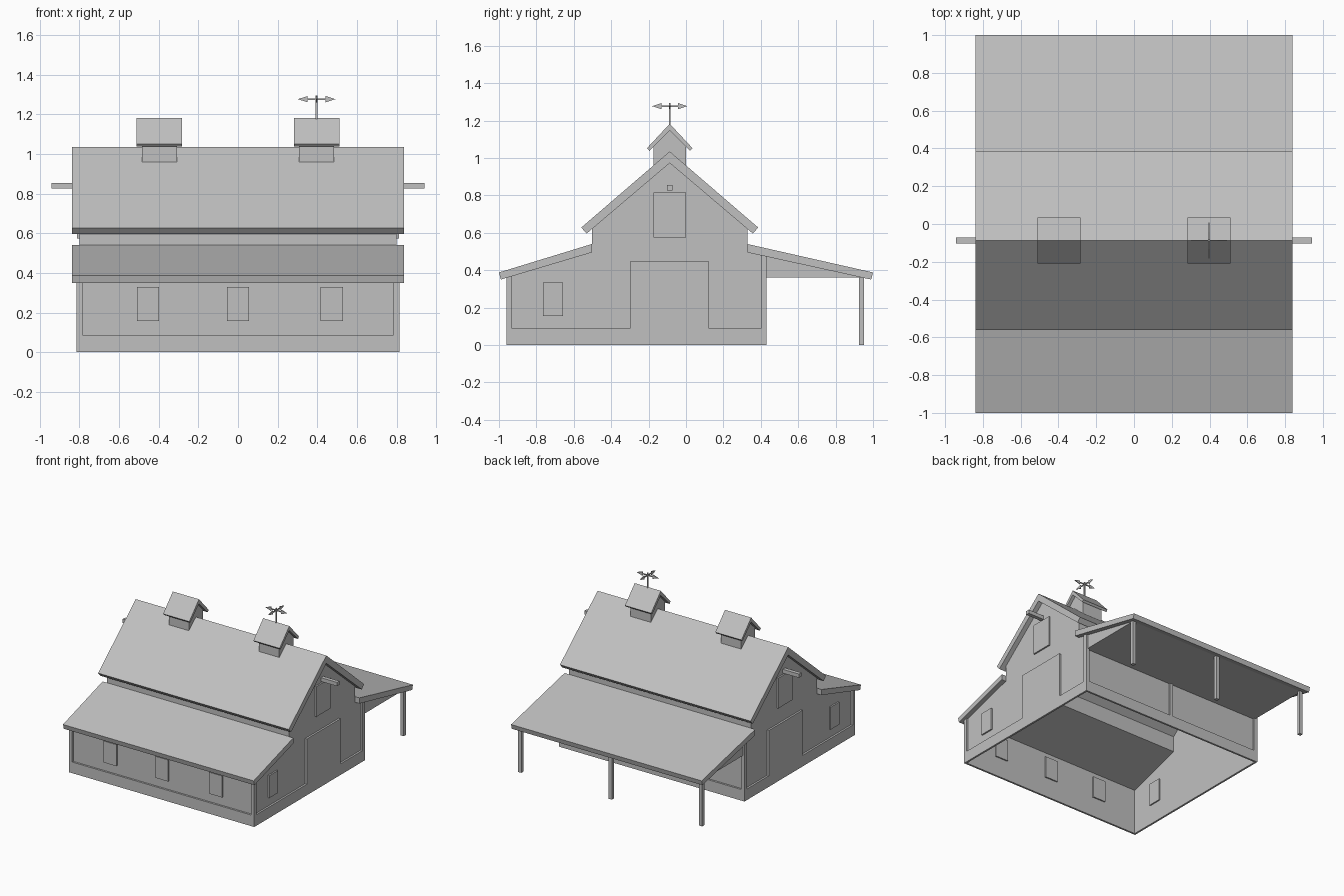
import bpy
import bmesh

cube = bpy.data.objects.get("Cube")
if cube:
    bpy.data.objects.remove(cube, do_unlink=True)

grey = bpy.data.materials.new("plain_grey")
grey.use_nodes = True
COLOUR = (0.53, 0.53, 0.53, 1)
grey.diffuse_color = COLOUR
grey.node_tree.nodes["Principled BSDF"].inputs["Base Color"].default_value = COLOUR

MID = -0.087      # ridge line in y
WALL = 0.80       # half length of the walls
TRIM = 0.815      # half length including trim
ROOF = 0.838      # half length of the roofs


def prism(name, profile, start, end, axis="X", open_bottom=False):
    """Extrude a (y, z) profile along X, or an (x, z) profile along Y."""
    def place(p, d):
        return (d, p[0], p[1]) if axis == "X" else (p[0], d, p[1])
    bm = bmesh.new()
    rings = [[bm.verts.new(place(p, d)) for p in profile] for d in (start, end)]
    for ring in rings:
        bm.faces.new(ring)
    n = len(profile)
    for i in range(n):
        j = (i + 1) % n
        bm.faces.new((rings[0][i], rings[0][j], rings[1][j], rings[1][i]))
    bmesh.ops.recalc_face_normals(bm, faces=bm.faces)
    if open_bottom:
        floor = [f for f in bm.faces if all(abs(v.co.z) < 1e-5 for v in f.verts)]
        bmesh.ops.delete(bm, geom=floor, context="FACES")
    mesh = bpy.data.meshes.new(name)
    bm.to_mesh(mesh)
    bm.free()
    mesh.materials.append(grey)
    obj = bpy.data.objects.new(name, mesh)
    bpy.context.collection.objects.link(obj)
    return obj


def box(name, x0, x1, y0, y1, z0, z1):
    return prism(name, [(y0, z0), (y1, z0), (y1, z1), (y0, z1)], x0, x1)


def gable_roof(name, half, top, under, x0, x1):
    """Inverted V slab; half, top and under are (outer, inner) pairs."""
    prism(name, [(MID - half[0], top[0]), (MID, top[1]), (MID + half[0], top[0]),
                 (MID + half[1], under[0]), (MID, under[1]),
                 (MID - half[1], under[0])], x0, x1)


# Hollow barn walls, open underneath
prism("walls", [(-0.945, 0), (-0.945, 0.365), (-0.503, 0.5), (-0.503, 0.625),
                (MID, 0.976), (0.328, 0.625), (0.328, 0.498),
                (0.415, 0.478), (0.415, 0)], -WALL, WALL, open_bottom=True)

# Roofs
gable_roof("main_roof", (0.473, 0.444), (0.628, 1.035), (0.596, 0.973), -ROOF, ROOF)
prism("front_lean_roof", [(-1, 0.388), (-0.503, 0.54), (-0.503, 0.495),
                          (-0.99, 0.35)], -ROOF, ROOF)
prism("porch_roof", [(1, 0.388), (0.328, 0.54), (0.328, 0.495),
                     (0.99, 0.35)], -ROOF, ROOF)

# Porch ceiling and posts
prism("porch_ceiling", [(0.415, 0.36), (0.95, 0.36), (0.415, 0.478)], -WALL, WALL)
for x, side in ((-0.795, "right"), (0, "middle"), (0.795, "left")):
    box("porch_post_" + side, x - 0.014, x + 0.014, 0.925, 0.952, 0, 0.362)

# Base and corner trim on the long walls
for side, y0, y1, top in (("front", -0.96, -0.945, 0.361), ("back", 0.415, 0.43, 0.475)):
    prism(side + "_trim", [(-WALL, 0), (WALL, 0), (WALL, top), (0.785, top),
                           (0.785, 0.088), (-0.785, 0.088), (-0.785, top),
                           (-WALL, top)], y0, y1, axis="Y")
box("back_middle_trim", -0.013, 0.013, 0.415, 0.425, 0.088, 0.365)

# Front windows
for i, x in enumerate((-0.455, 0, 0.473)):
    box(f"front_window_{i + 1}", x - 0.056, x + 0.056, -0.957, -0.935, 0.157, 0.328)

# Both gable ends: trim with barn door, loft door, window, hoist beam
for s, side in ((1, "left"), (-1, "right")):
    prism(side + "_trim_and_door",
          [(-0.96, 0), (-0.96, 0.36), (-0.93, 0.368), (-0.93, 0.088), (-0.3, 0.088),
           (-0.3, 0.447), (0.123, 0.447), (0.123, 0.088), (0.4, 0.088),
           (0.4, 0.479), (0.43, 0.473), (0.43, 0)], s * WALL, s * TRIM)
    box(side + "_loft_door", s * 0.79, s * 0.812, MID - 0.088, MID + 0.088, 0.575, 0.815)
    box(side + "_window", s * 0.79, s * 0.812, -0.765, -0.657, 0.155, 0.333)
    box(side + "_hoist_beam", s * 0.79, s * 0.942, MID - 0.015, MID + 0.015, 0.825, 0.855)

# Roof cupolas
VANE_X = 0.397
for s, side in ((1, "left"), (-1, "right")):
    x = s * VANE_X
    prism(side + "_cupola", [(MID - 0.088, 0.93), (MID, 1.0), (MID + 0.088, 0.93),
                             (MID + 0.088, 1.06), (MID, 1.15), (MID - 0.088, 1.06)],
          x - 0.088, x + 0.088)
    gable_roof(side + "_cupola_roof", (0.122, 0.109), (1.052, 1.183), (1.038, 1.147),
               x - 0.115, x + 0.115)

# Weather vane: pole, two crossing bars, four flat pointers
VANE_Z = 1.277
box("vane_pole", VANE_X - 0.005, VANE_X + 0.005, MID - 0.005, MID + 0.005, 1.17, 1.295)
for axis, mid, across in (("X", MID, VANE_X), ("Y", VANE_X, MID)):
    tag = "side" if axis == "X" else "long"
    prism(f"vane_{tag}_bar", [(mid - 0.06, VANE_Z - 0.004), (mid + 0.06, VANE_Z - 0.004),
                              (mid + 0.06, VANE_Z + 0.004), (mid - 0.06, VANE_Z + 0.004)],
          across - 0.003, across + 0.003, axis)
    for s in (-1, 1):
        prism(f"vane_{tag}_pointer_{'a' if s < 0 else 'b'}",
              [(mid + s * 0.095, VANE_Z), (mid + s * 0.045, VANE_Z + 0.016),
               (mid + s * 0.045, VANE_Z - 0.016)], across - 0.003, across + 0.003, axis)
